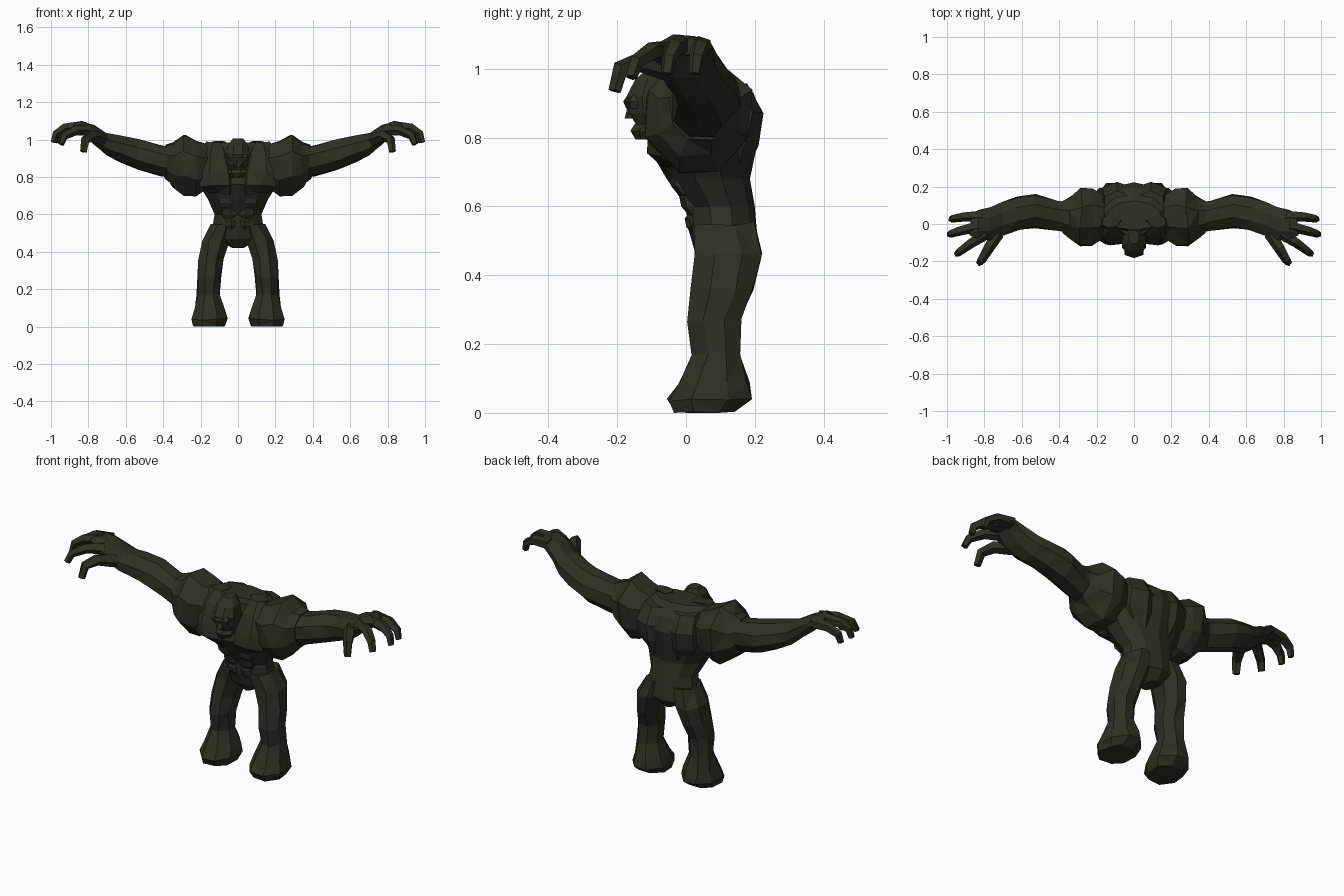
import bpy, bmesh, math, random
from mathutils import Vector as V

random.seed(4)
X, Y, Z = V((1, 0, 0)), V((0, 1, 0)), V((0, 0, 1))

hide = bpy.data.materials.new("dark olive hide")
hide.diffuse_color = (0.030, 0.029, 0.018, 1)


def loft(name, rings, sides=8, mirror=False, jitter=0.0):
    """Skin a closed body through rings of (centre, u vector, v vector)."""
    bm = bmesh.new()
    grow = 1 / math.cos(math.pi / sides)
    loops = []
    for c, u, v in rings:
        loop = []
        for i in range(sides):
            a = 2 * math.pi * (i + 0.5) / sides
            p = c + (u * math.cos(a) + v * math.sin(a)) * grow
            p += V([random.uniform(-jitter, jitter) for _ in range(3)])
            p.z = max(p.z, 0)
            loop.append(bm.verts.new(p))
        loops.append(loop)
    for a, b in zip(loops, loops[1:]):
        for i in range(sides):
            j = (i + 1) % sides
            bm.faces.new((a[i], a[j], b[j], b[i]))
    bm.faces.new(loops[0][::-1])
    bm.faces.new(loops[-1])
    bmesh.ops.recalc_face_normals(bm, faces=bm.faces)
    if jitter:
        bmesh.ops.triangulate(bm, faces=bm.faces)
    me = bpy.data.meshes.new(name)
    bm.to_mesh(me)
    bm.free()
    me.materials.append(hide)
    ob = bpy.data.objects.new(name, me)
    bpy.context.collection.objects.link(ob)
    if mirror:
        ob.modifiers.new("mirror", "MIRROR").use_mirror_merge = False
    return ob


def upright(rows):
    """Rows of x, y, z, half width, half depth."""
    return [(V(r[:3]), X * r[3], Y * r[4]) for r in rows]


def sideways(rows):
    """Rows of x, y, z, half depth, half height."""
    return [(V(r[:3]), Y * r[3], Z * r[4]) for r in rows]


def finger(name, points, r):
    """Tapering finger that curls in one vertical plane."""
    pts = [V(p) for p in points]
    flat = pts[-1] - pts[0]
    flat.z = 0
    side = Z.cross(flat.normalized())
    rings = []
    for i, p in enumerate(pts):
        t = (pts[min(i + 1, len(pts) - 1)] - pts[max(i - 1, 0)]).normalized()
        k = r * (1 - 0.16 * i)
        rings.append((p, side * k, t.cross(side).normalized() * k))
    loft(name, rings, 5, True)


# Torso from crotch to neck
loft("torso", upright([
    (0, .12, .42, .03, .05), (0, .12, .47, .11, .09), (0, .105, .54, .135, .095),
    (0, .10, .60, .125, .095), (0, .065, .68, .16, .115), (0, .05, .76, .21, .145),
    (0, .07, .86, .23, .145), (0, .07, .93, .20, .12), (0, .045, .985, .14, .075)]), 10)

# Chest and back muscles
loft("chest_muscle", upright([
    (.09, -.03, .71, .06, .04), (.105, -.045, .75, .095, .065),
    (.12, -.04, .83, .105, .065), (.125, -.01, .92, .08, .06),
    (.12, .02, .985, .05, .04)]), 7, True, .007)
loft("shoulder_blade", upright([
    (.07, .12, .70, .04, .05), (.09, .14, .78, .08, .06),
    (.09, .155, .87, .085, .064), (.085, .11, .96, .07, .06)]), 6, True, .004)

# Abdominal muscles, stacked in three rows
for i, (y, z, w) in enumerate([(0.015, .55, .035), (0.0, .61, .042), (-.03, .67, .05)]):
    loft("abdominal_%d" % (i + 1), upright([
        (w, y + .03, z - .035, w * .8, .02), (w, y + .015, z - .01, w, .025),
        (w, y + .01, z + .015, w, .025), (w, y + .02, z + .035, w * .8, .02)]), 6, True)

# Head, brow and jaw
loft("skull", upright([
    (0, -.09, .83, .04, .05), (0, -.095, .87, .056, .07), (0, -.095, .92, .063, .078),
    (0, -.085, .97, .054, .062), (0, -.07, 1.005, .028, .035)]), 8)
loft("brow", upright([
    (0, -.145, .885, .045, .025), (0, -.148, .905, .052, .03),
    (0, -.14, .925, .045, .025)]), 6)
loft("nose", upright([
    (0, -.155, .855, .016, .02), (0, -.15, .90, .01, .015)]), 5)
loft("jaw", upright([
    (0, -.12, .795, .03, .025), (0, -.115, .82, .048, .043),
    (0, -.10, .84, .05, .045)]), 7)
loft("neck", upright([
    (0, -.02, .78, .07, .06), (0, -.03, .87, .08, .06), (0, 0, .96, .09, .06)]), 8)

# Shoulders and arms
loft("shoulder", sideways([
    (.16, .04, .86, .11, .11), (.22, .035, .85, .145, .145),
    (.285, .035, .865, .15, .16), (.345, .03, .865, .115, .115),
    (.385, .035, .88, .08, .085)]), 8, True, .009)
loft("arm", sideways([
    (.33, .035, .875, .08, .08), (.41, .045, .888, .08, .082),
    (.53, .07, .92, .088, .078), (.62, .055, .95, .09, .07),
    (.70, .03, .975, .09, .058), (.77, .0, 1.025, .085, .05),
    (.83, -.005, 1.067, .08, .03), (.875, -.005, 1.065, .055, .022)]), 8, True, .005)

# Fingers and thumb
finger("outer_finger", [(.81, .045, 1.065), (.91, .04, 1.06), (.965, .03, 1.03), (.978, .025, .985)], .026)
finger("middle_finger", [(.83, -.01, 1.07), (.93, -.035, 1.06), (.975, -.05, 1.03), (.987, -.056, .985)], .026)
finger("inner_finger", [(.79, -.05, 1.05), (.87, -.10, 1.05), (.93, -.145, 1.02), (.947, -.16, .975)], .027)
finger("thumb", [(.73, -.05, 1.0), (.78, -.13, 1.02), (.815, -.19, 1.0), (.825, -.207, .935)], .03)

# Legs with broad feet
loft("leg", upright([
    (.155, .055, 0, .08, .09), (.152, .068, .04, .092, .12), (.153, .08, .09, .084, .10),
    (.157, .09, .17, .06, .07), (.152, .08, .27, .06, .078), (.145, .105, .36, .064, .092),
    (.12, .12, .46, .075, .10), (.085, .11, .55, .06, .09)]), 8, True, .006)
